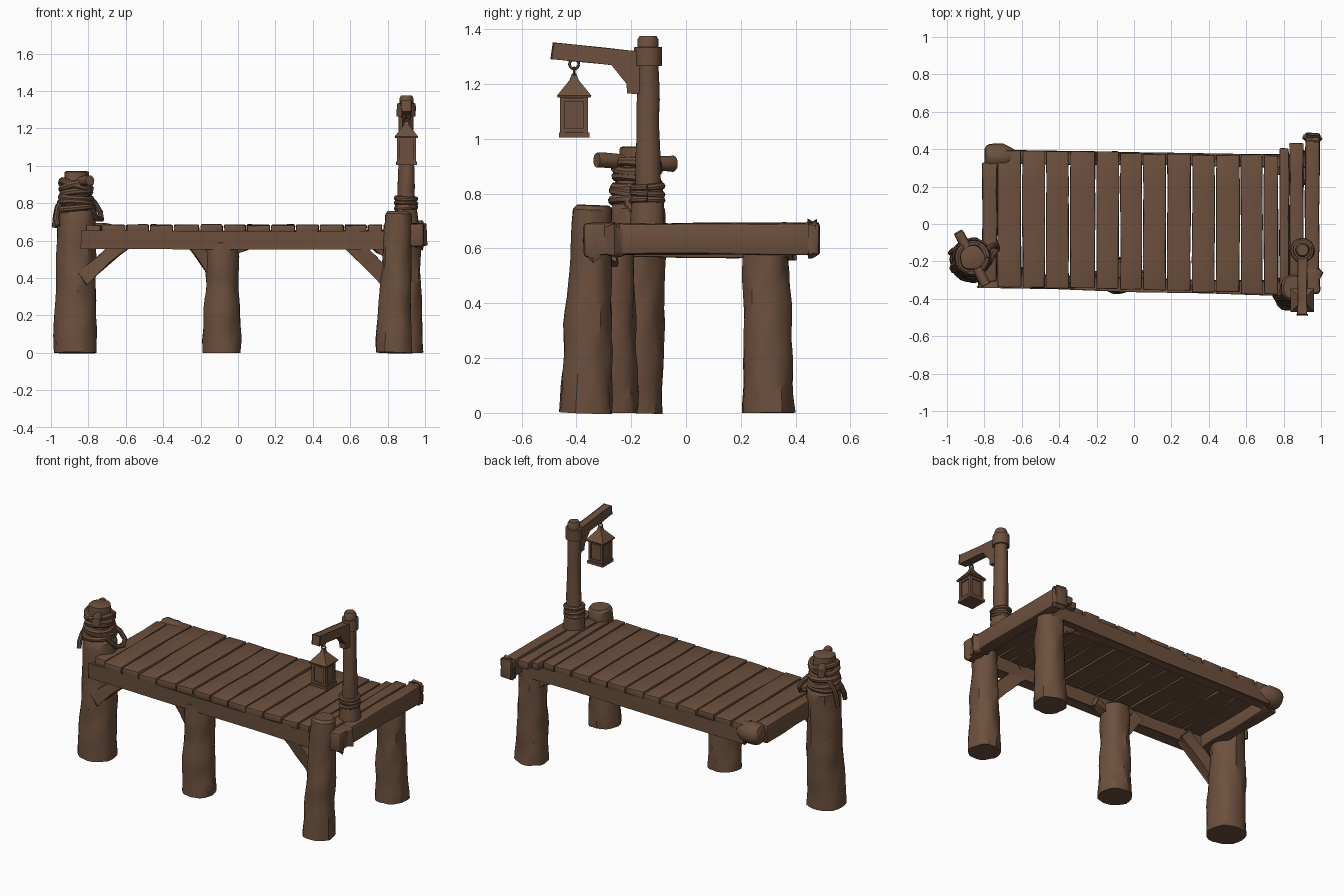
import bpy, bmesh, math, random
from mathutils import Vector, noise

if "Cube" in bpy.data.objects:
    bpy.data.objects.remove(bpy.data.objects["Cube"])

random.seed(4)
wood = bpy.data.materials.new("brown_wood")
wood.diffuse_color = (0.15, 0.08, 0.047, 1)
wood.use_nodes = True
wood.node_tree.nodes["Principled BSDF"].inputs["Base Color"].default_value = wood.diffuse_color


def finish(bm, name, angle=35):
    bmesh.ops.recalc_face_normals(bm, faces=bm.faces)
    me = bpy.data.meshes.new(name)
    bm.to_mesh(me)
    bm.free()
    for p in me.polygons:
        p.use_smooth = True
    me.set_sharp_from_angle(angle=math.radians(angle))
    me.materials.append(wood)
    ob = bpy.data.objects.new(name, me)
    bpy.context.collection.objects.link(ob)
    return ob


def tube(name, pts, radii, sides=12, rough=0.0):
    """Sweep a circle along points, with optional bark roughness."""
    pts = [Vector(p) for p in pts]
    bm = bmesh.new()
    rings = []
    u = None
    for i, p in enumerate(pts):
        t = (pts[min(i + 1, len(pts) - 1)] - pts[max(i - 1, 0)]).normalized()
        if u is None:
            u = t.orthogonal()
        u = (u - t * u.dot(t)).normalized()
        v = t.cross(u)
        ring = []
        for k in range(sides):
            a = 2 * math.pi * k / sides
            d = u * math.cos(a) + v * math.sin(a)
            q = p + d * radii[i]
            q += d * rough * noise.noise(Vector((q.x * 22, q.y * 22, q.z * 7)))
            ring.append(bm.verts.new(q))
        rings.append(ring)
    for a, b in zip(rings, rings[1:]):
        for k in range(sides):
            bm.faces.new((a[k], a[(k + 1) % sides], b[(k + 1) % sides], b[k]))
    bm.faces.new(rings[0])
    bm.faces.new(rings[-1])
    return finish(bm, name)


def log(name, base, top, r0, r1, rough=0.012, n=16):
    """Rough tapered log with a chamfered top."""
    a, b = Vector(base), Vector(top)
    ts = [i / n * 0.98 for i in range(n + 1)] + [1.0]
    rad = [r0 + (r1 - r0) * t for t in ts]
    rad[-1] -= min(0.012, r1 * 0.2)
    return tube(name, [a.lerp(b, t) for t in ts], rad, 22, rough)


def beam(name, p0, p1, w, h, jit=0.004, bev=0.008):
    """Hewn timber between two points: w across, h deep."""
    a, b = Vector(p0), Vector(p1)
    rot = (b - a).to_track_quat('Y', 'Z')
    bm = bmesh.new()
    bmesh.ops.create_cube(bm, size=1)
    long_edges = [e for e in bm.edges if abs(e.verts[0].co.y - e.verts[1].co.y) > 0.5]
    bmesh.ops.subdivide_edges(bm, edges=long_edges, cuts=3)
    for v in bm.verts:
        c = Vector((v.co.x * w, v.co.y * (b - a).length, v.co.z * h))
        c += Vector((random.uniform(-jit, jit) for _ in range(3)))
        v.co = rot @ c + (a + b) / 2
    edges = [e for e in bm.edges if e.calc_face_angle(0) > 0.7]
    bmesh.ops.bevel(bm, geom=edges, offset=bev, segments=2, profile=0.5, affect='EDGES')
    return finish(bm, name)


def frustum(name, c, z0, z1, h0, h1):
    """Square frustum with half widths h0 below and h1 above."""
    bm = bmesh.new()
    bmesh.ops.create_cube(bm, size=2)
    for v in bm.verts:
        h, z = (h1, z1) if v.co.z > 0 else (h0, z0)
        v.co = Vector((c[0] + v.co.x * h, c[1] + v.co.y * h, z))
    return finish(bm, name)


# Support posts
log("left_post", (-0.87, -0.20, 0), (-0.865, -0.175, 0.76), 0.116, 0.10)
log("middle_post", (-0.088, -0.275, 0), (-0.085, -0.275, 0.60), 0.1, 0.085)
log("front_right_post", (0.835, -0.367, 0), (0.855, -0.34, 0.757), 0.097, 0.07)
log("back_right_post", (0.895, 0.30, 0), (0.89, 0.295, 0.60), 0.097, 0.08)

# Deck frame
beam("front_beam", (-0.83, -0.30, 0.606), (0.79, -0.345, 0.602), 0.075, 0.08)
beam("back_beam", (-0.70, 0.36, 0.606), (0.93, 0.335, 0.606), 0.07, 0.08)
beam("left_beam", (-0.772, -0.31, 0.625), (-0.772, 0.33, 0.625), 0.08, 0.115)
beam("right_beam", (0.95, -0.33, 0.635), (0.955, 0.485, 0.635), 0.075, 0.115, 0.003, 0.01)
beam("right_beam_front_cap", (0.95, -0.375, 0.63), (0.95, -0.225, 0.63), 0.085, 0.125, 0.004, 0.018)
beam("right_beam_back_cap", (0.953, 0.435, 0.635), (0.955, 0.488, 0.635), 0.082, 0.122, 0.003, 0.012)
tube("back_left_beam_end", [(x, 0.362, 0.63) for x in (-0.80, -0.79, -0.77, -0.70, -0.66, -0.63)],
     [0.04, 0.058, 0.066, 0.066, 0.052, 0.03], 14, 0.008)

# Deck planks, left to right
edges = [-0.735, -0.60, -0.473, -0.345, -0.203, -0.077, 0.045, 0.173,
         0.307, 0.435, 0.568, 0.69, 0.775]
for i, (x0, x1) in enumerate(zip(edges, edges[1:])):
    x = (x0 + x1) / 2
    front = -0.352 - 0.024 * x + random.uniform(-0.006, 0.006)
    back = 0.38 - 0.014 * x + random.uniform(-0.006, 0.006)
    dz = random.uniform(-0.003, 0.003)
    beam(f"plank_{i}", (x, front, 0.663 + dz), (x, back, 0.663 - dz), x1 - x0 - 0.008, 0.042, 0.003, 0.006)
beam("end_plank_inner", (0.803, -0.33, 0.664), (0.803, 0.405, 0.664), 0.052, 0.045, 0.003)
beam("end_plank_outer", (0.868, -0.29, 0.664), (0.868, 0.435, 0.666), 0.075, 0.05, 0.003)

# Diagonal braces
beam("left_brace", (-0.83, -0.255, 0.40), (-0.60, -0.27, 0.60), 0.06, 0.07)
beam("middle_brace", (-0.248, -0.29, 0.60), (-0.11, -0.285, 0.40), 0.06, 0.06)
beam("right_brace", (0.595, -0.335, 0.60), (0.81, -0.34, 0.385), 0.06, 0.085)
beam("middle_small_brace", (0.07, -0.285, 0.585), (-0.06, -0.285, 0.535), 0.055, 0.05)
beam("back_small_brace", (0.72, 0.30, 0.595), (0.87, 0.30, 0.50), 0.06, 0.06)

# Mooring bollard with cross bar
bx, by = -0.865, -0.18
log("bollard_stub", (bx, by, 0.74), (bx, by, 0.972), 0.075, 0.065, 0.008, 8)
log("bollard_bar", (-0.79, -0.325, 0.922), (-0.94, -0.04, 0.908), 0.027, 0.027, 0.005, 8)


# Rope wraps and loose ends
def coil(name, cx, cy, z, r, tube_r, tilt, phase):
    n = 28
    pts = [(cx + r * math.cos(2 * math.pi * i / n), cy + r * math.sin(2 * math.pi * i / n),
            z + tilt * math.cos(2 * math.pi * i / n + phase)) for i in range(n + 1)]
    tube(name, pts, [tube_r] * (n + 1), 8, 0.003)


for i, (z, r, tilt, ph) in enumerate([(0.775, 0.088, 0.008, 0), (0.80, 0.085, 0.012, 2), (0.828, 0.08, 0.008, 4),
                                      (0.853, 0.074, 0.012, 1), (0.895, 0.078, 0.022, 0.5), (0.90, 0.076, 0.022, 3.4)]):
    coil(f"rope_wrap_{i}", bx, by, z, r, 0.018, tilt, ph)
drapes = [[(-0.93, -0.13, 0.83), (-0.965, -0.14, 0.78), (-0.975, -0.15, 0.73), (-0.98, -0.155, 0.67)],
          [(-0.94, -0.20, 0.82), (-0.965, -0.215, 0.77), (-0.972, -0.235, 0.72), (-0.965, -0.25, 0.68)],
          [(-0.80, -0.15, 0.84), (-0.765, -0.12, 0.80), (-0.735, -0.11, 0.75), (-0.73, -0.13, 0.715),
           (-0.755, -0.17, 0.715), (-0.775, -0.21, 0.76), (-0.80, -0.22, 0.82)]]
for i, pts in enumerate(drapes):
    tube(f"rope_end_{i}", pts, [0.015] * len(pts), 8)

# Lamp post with collars
lx, ly = 0.90, -0.138
log("lamp_post", (lx, ly, 0.66), (lx, ly, 1.375), 0.048, 0.038, 0.006)
log("lamp_base", (lx, ly - 0.003, 0.68), (lx, ly - 0.003, 0.83), 0.066, 0.056, 0.006, 6)
for i, z in enumerate((0.775, 0.80, 0.825)):
    coil(f"lamp_rope_{i}", lx, ly - 0.003, z, 0.053, 0.013, 0.004, i * 2)
log("lamp_top_collar", (lx, ly, 1.265), (lx, ly, 1.335), 0.05, 0.05, 0.006, 4)

# Lamp arm and its gusset
beam("lamp_arm", (lx, -0.12, 1.283), (lx, -0.485, 1.32), 0.052, 0.05, 0.002, 0.005)
bm = bmesh.new()
outline = [(-0.285, 1.285), (-0.16, 1.285), (-0.16, 1.162), (-0.215, 1.165), (-0.217, 1.20)]
face = bm.faces.new([bm.verts.new((lx - 0.022, y, z)) for y, z in outline])
ext = bmesh.ops.extrude_face_region(bm, geom=[face])
bmesh.ops.translate(bm, vec=(0.044, 0, 0), verts=[g for g in ext['geom'] if isinstance(g, bmesh.types.BMVert)])
finish(bm, "lamp_arm_gusset")

# Hanging lantern
cx, cy = 0.90, -0.408


def ring(name, z, r, along_x):
    pts = []
    for i in range(17):
        a = 2 * math.pi * i / 16
        s = r * math.cos(a)
        pts.append((cx + (s if along_x else 0), cy + (0 if along_x else s), z + r * math.sin(a)))
    tube(name, pts, [0.005] * 17, 6)


ring("hanger_ring", 1.272, 0.017, False)
ring("lantern_link", 1.245, 0.014, True)
frustum("lantern_finial", (cx, cy), 1.205, 1.238, 0.02, 0.008)
frustum("lantern_roof", (cx, cy), 1.158, 1.215, 0.062, 0.016)
frustum("lantern_eave", (cx, cy), 1.15, 1.158, 0.06, 0.063)
frustum("lantern_glass", (cx, cy), 1.02, 1.152, 0.042, 0.042)
frustum("lantern_base", (cx, cy), 1.005, 1.022, 0.056, 0.056)
for sx in (-1, 1):
    for sy in (-1, 1):
        frustum(f"lantern_corner_{sx}_{sy}", (cx + sx * 0.043, cy + sy * 0.043), 1.015, 1.155, 0.008, 0.008)
for s in (-1, 1):
    for z in (1.03, 1.142):
        beam(f"lantern_rail_x_{s}_{z}", (cx - 0.043, cy + s * 0.044, z), (cx + 0.043, cy + s * 0.044, z), 0.012, 0.014, 0, 0.001)
        beam(f"lantern_rail_y_{s}_{z}", (cx + s * 0.044, cy - 0.043, z), (cx + s * 0.044, cy + 0.043, z), 0.012, 0.014, 0, 0.001)
